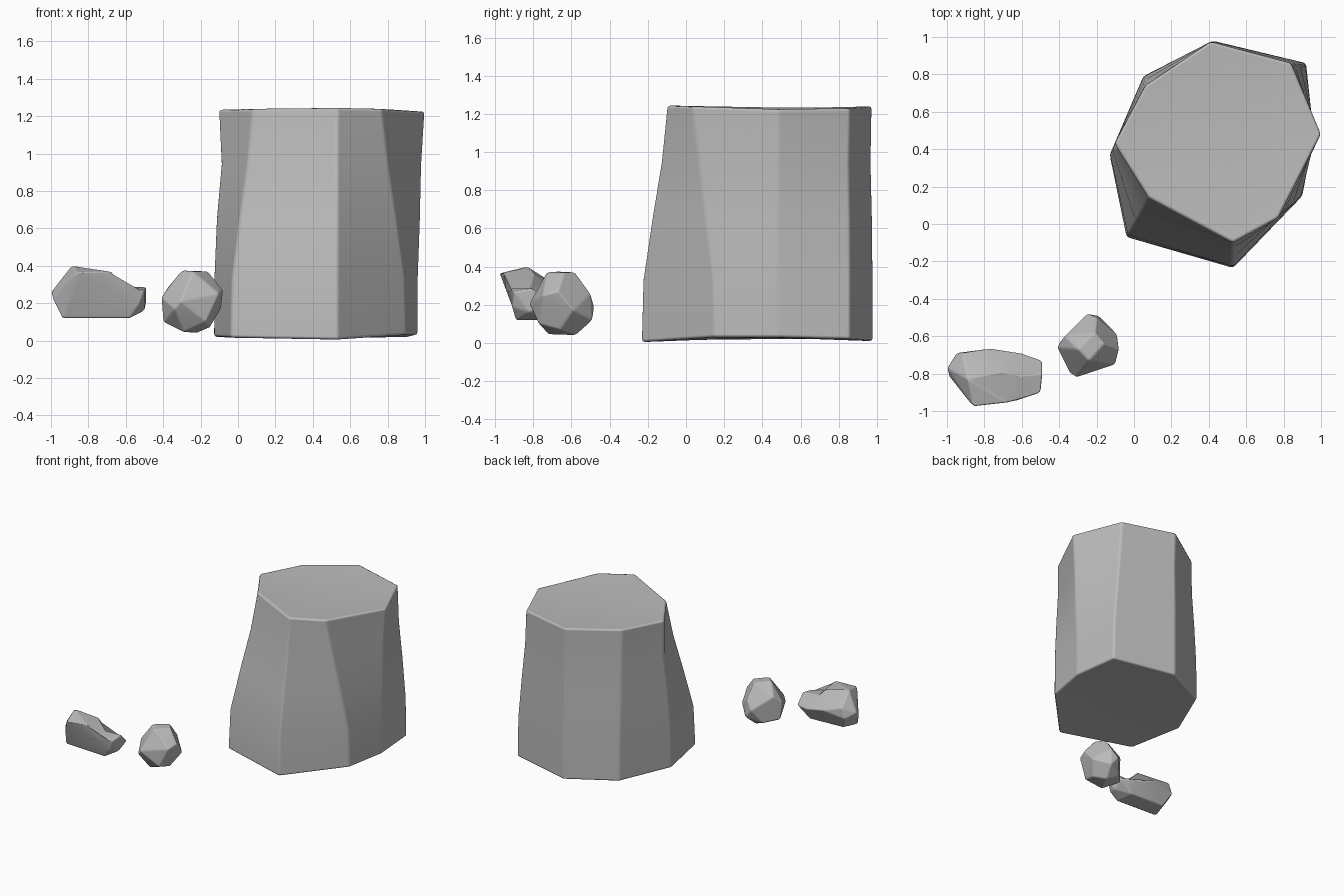
import bpy, bmesh
from mathutils import Vector

cube = bpy.data.objects.get("Cube")
if cube:
    bpy.data.objects.remove(cube, do_unlink=True)

stone = bpy.data.materials.new("stone_grey")
stone.use_nodes = True
GREY = (0.5, 0.5, 0.5, 1)
stone.diffuse_color = GREY
stone.node_tree.nodes["Principled BSDF"].inputs["Base Color"].default_value = GREY


def finish(bm, name, width):
    """Turn a bmesh into a softly bevelled stone object."""
    bmesh.ops.recalc_face_normals(bm, faces=bm.faces)
    for f in bm.faces:
        f.smooth = True
    mesh = bpy.data.meshes.new(name)
    bm.to_mesh(mesh)
    bm.free()
    mesh.materials.append(stone)
    ob = bpy.data.objects.new(name, mesh)
    bpy.context.collection.objects.link(ob)
    bev = ob.modifiers.new("soft_edges", "BEVEL")
    bev.width = width
    bev.segments = 2
    bev.limit_method = "ANGLE"
    bev.angle_limit = 0.3
    bev.harden_normals = True
    return ob


# Large boulder: eight-sided column lofted between a foot and a crown outline
foot = [(-.13, .37, .02), (-.04, -.07, .015), (.53, -.235, .005), (.9, .15, .03),
        (.96, .48, .03), (.92, .86, .02), (.42, .98, .01), (.05, .79, .02)]
crown = [(-.105, .43, 1.235), (.08, .14, 1.24), (.53, -.1, 1.245), (.77, .03, 1.24),
         (1.0, .48, 1.225), (.84, .86, 1.23), (.41, .975, 1.24), (.06, .74, 1.235)]
bm = bmesh.new()
rings = []
# Each level: blend from foot to crown, height share, waist pinch
for blend, height, pinch in [(0, 0, 0), (.06, .26, 0), (.4, .52, .005), (.72, .76, .025), (1, 1, 0)]:
    ring = []
    for i, (a, b) in enumerate(zip(foot, crown)):
        p = Vector(a).lerp(Vector(b), blend)
        p.z = a[2] + (b[2] - a[2]) * height
        amount = pinch * (1.6 if i == 0 else .5)
        p.x += (.43 - p.x) * amount
        p.y += (.43 - p.y) * amount
        ring.append(bm.verts.new(p))
    rings.append(ring)
for low, high in zip(rings, rings[1:]):
    for i in range(8):
        j = (i + 1) % 8
        bm.faces.new((low[i], low[j], high[j], high[i]))
# Slightly dished crown and underside
for ring, centre in ((rings[0], (.45, .42, .03)), (rings[-1], (.5, .5, 1.21))):
    hub = bm.verts.new(centre)
    for i in range(8):
        bm.faces.new((ring[i], ring[(i + 1) % 8], hub))
finish(bm, "large_boulder", .016)


def hull_stone(name, points, dents=()):
    """Faceted stone from a convex hull; dent points are pushed down afterwards."""
    bm = bmesh.new()
    for p in points:
        bm.verts.new(p)
    dented = [bm.verts.new(p) for p in dents]
    hull = bmesh.ops.convex_hull(bm, input=bm.verts[:])
    bmesh.ops.dissolve_limit(bm, angle_limit=.16, verts=bm.verts[:], edges=bm.edges[:])
    for v in dented:
        if v.is_valid and v.link_faces:
            v.co.z -= .06
    loose = [v for v in bm.verts if not v.link_faces]
    bmesh.ops.delete(bm, geom=loose, context="VERTS")
    return finish(bm, name, .01)


# Long pebble with a low toe
hull_stone("long_pebble", [
    (-.86, -.975, .365), (-.68, -.955, .37), (-.89, -.83, .4), (-.7, -.8, .37),
    (-1, -.77, .26), (-.99, -.81, .22), (-.95, -.69, .23), (-.92, -.69, .31),
    (-.94, -.87, .12), (-.58, -.89, .12), (-.6, -.74, .12), (-.9, -.74, .13),
    (-.53, -.91, .19), (-.5, -.9, .27), (-.49, -.8, .285), (-.49, -.73, .21),
    (-.5, -.82, .16), (-.6, -.69, .22), (-.76, -.665, .26)],
    dents=[(-.62, -.94, .345), (-.62, -.81, .347)])

# Round pebble
hull_stone("round_pebble", [
    (-.3, -.67, .375), (-.21, -.58, .37), (-.16, -.64, .37), (-.24, -.73, .37),
    (-.41, -.66, .23), (-.4, -.64, .1), (-.25, -.48, .19), (-.19, -.49, .12),
    (-.09, -.59, .17), (-.08, -.67, .27), (-.1, -.75, .25), (-.31, -.82, .21),
    (-.34, -.8, .17), (-.17, -.77, .1), (-.29, -.72, .045), (-.22, -.58, .04),
    (-.15, -.66, .07), (-.31, -.55, .08), (-.2, -.5, .26), (-.37, -.6, .29)])
